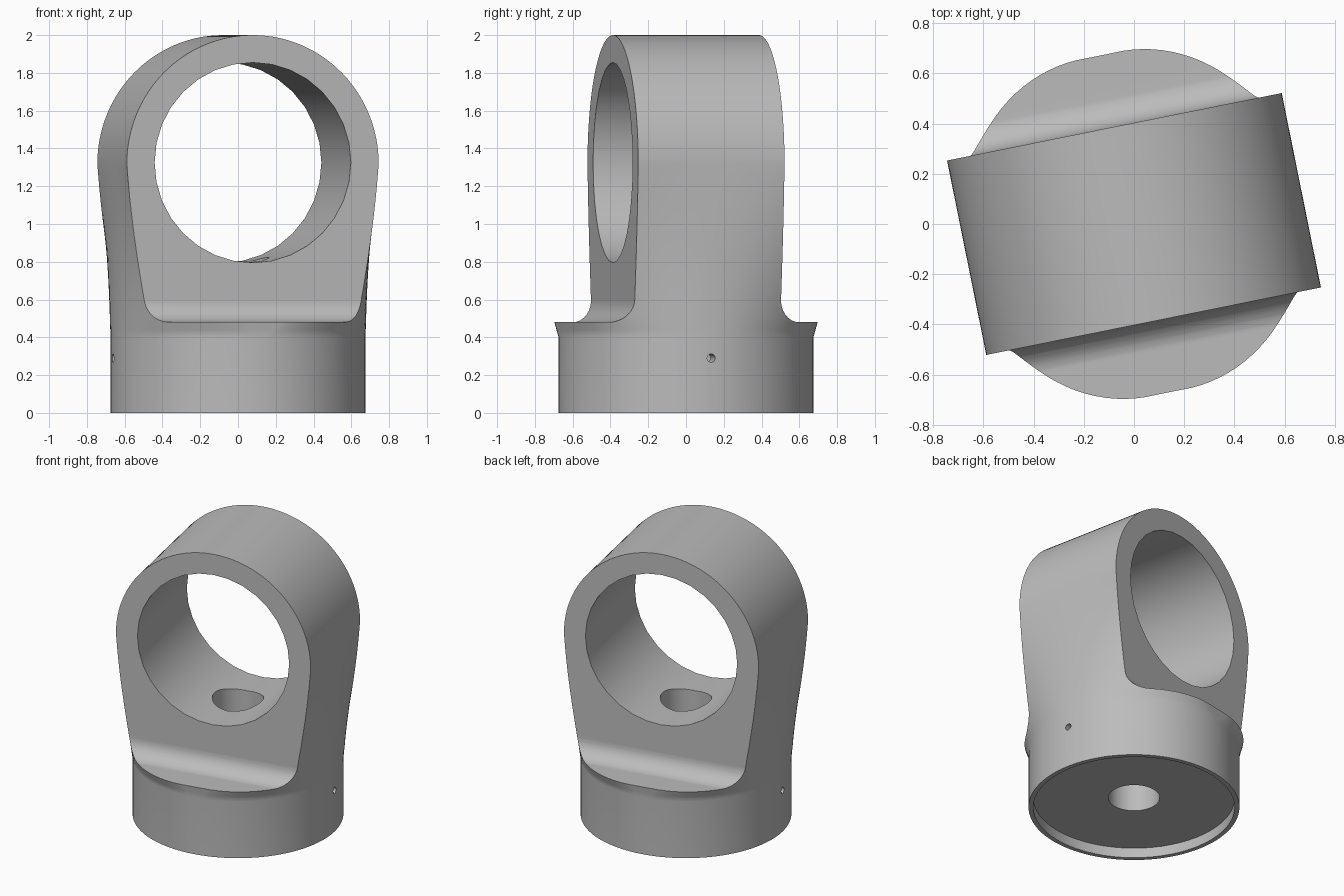
import bpy, bmesh
from math import sin, cos, pi, sqrt, radians
from mathutils import Matrix

cube = bpy.data.objects.get("Cube")
if cube:
    bpy.data.objects.remove(cube, do_unlink=True)

TURN = radians(11.4)      # the eye is turned about the vertical axis
R, EYE_Z, HALF = 0.68, 1.32, 0.395
NECK_Z, LEDGE_Z, FILLET = 0.4, 0.48, 0.12

steel = bpy.data.materials.new("grey_steel")
steel.use_nodes = True
grey = (0.5, 0.5, 0.5, 1)
steel.diffuse_color = grey
steel.node_tree.nodes["Principled BSDF"].inputs["Base Color"].default_value = grey


def make_object(name, bm):
    bmesh.ops.recalc_face_normals(bm, faces=bm.faces)
    mesh = bpy.data.meshes.new(name)
    bm.to_mesh(mesh)
    bm.free()
    mesh.materials.append(steel)
    obj = bpy.data.objects.new(name, mesh)
    bpy.context.collection.objects.link(obj)
    return obj


def loft(name, rings):
    """Skin a stack of equal-length closed rings and cap both ends."""
    bm = bmesh.new()
    rows = [[bm.verts.new(p) for p in ring] for ring in rings]
    n = len(rows[0])
    for low, high in zip(rows, rows[1:]):
        for i in range(n):
            j = (i + 1) % n
            bm.faces.new((low[i], low[j], high[j], high[i]))
    bm.faces.new(rows[0])
    bm.faces.new(rows[-1])
    return make_object(name, bm)


def cylinder(name, radius, length, matrix, sides):
    bm = bmesh.new()
    bmesh.ops.create_cone(bm, cap_ends=True, segments=sides, radius1=radius,
                          radius2=radius, depth=length, matrix=matrix)
    return make_object(name, bm)


def section(z):
    """Round at the neck, widening to a straight-sided eye, then arching over."""
    t = min(max((z - NECK_Z) / (EYE_Z - NECK_Z), 0), 1)
    t = (t + sin(t * pi / 2)) / 2
    ry = 0.675 + 0.01 * min(max((z - NECK_Z) / (LEDGE_Z - NECK_Z), 0), 1)
    arch = sqrt(max(R * R - (z - EYE_Z) ** 2, 0)) if z > EYE_Z else R
    ring = []
    for i in range(96):
        a = (i + 0.5) * 2 * pi / 96
        half_width = abs(0.675 * cos(a)) * (1 - t) + arch * t
        ring.append((half_width if cos(a) > 0 else -half_width, ry * sin(a), z))
    return ring


# Main body: round base blending into the arched eye
heights = [0] + [NECK_Z + (EYE_Z - NECK_Z) * i / 23 for i in range(24)]
heights += [EYE_Z + R * sin(radians(89.3) * i / 32) for i in range(1, 33)]
body = loft("rod_eye", [section(z) for z in heights])

# Trimming slab: flat cheeks with a fillet running out onto the base ledge
side = [(0.8, -0.1), (0.8, LEDGE_Z)]
for i in range(13):
    a = pi / 2 * i / 12
    side.append((HALF + FILLET * (1 - sin(a)), LEDGE_Z + FILLET * (1 - cos(a))))
side.append((HALF, 2.2))
outline = side + [(-y, z) for y, z in reversed(side)]
slab = loft("cheek_trim", [[(x, y, z) for y, z in outline] for x in (-1, 1)])

# Cutters: main bore, underside recess, centre hole and side pin holes
bore = cylinder("eye_bore", 0.53, 2,
                Matrix.Translation((0, 0, 1.325)) @ Matrix.Rotation(pi / 2, 4, 'X'), 32)
recess = cylinder("base_recess", 0.645, 0.2, Matrix.Translation((0, 0, -0.03)), 64)
channel = cylinder("centre_hole", 0.165, 1.4, Matrix.Translation((0, 0, 0.6)), 32)
cutters = [(slab, 'INTERSECT'), (bore, 'DIFFERENCE'),
           (recess, 'DIFFERENCE'), (channel, 'DIFFERENCE')]
for s in (-1, 1):
    pin = cylinder("pin_hole", 0.022, 0.3,
                   Matrix.Translation((s * 0.7, 0, 0.29)) @ Matrix.Rotation(pi / 2, 4, 'Y'), 16)
    cutters.append((pin, 'DIFFERENCE'))

bpy.ops.object.select_all(action='DESELECT')
bpy.context.view_layer.objects.active = body
body.select_set(True)
for cutter, operation in cutters:
    cutter.hide_render = True
    mod = body.modifiers.new(cutter.name, 'BOOLEAN')
    mod.operation = operation
    mod.solver = 'EXACT'
    mod.object = cutter
    bpy.ops.object.modifier_apply(modifier=mod.name)
    bpy.data.objects.remove(cutter, do_unlink=True)

# Smooth shading with crisp machined edges
body.data.transform(Matrix.Rotation(TURN, 4, 'Z'))
bpy.ops.object.shade_smooth_by_angle(angle=radians(30))
weighted = body.modifiers.new("clean_normals", 'WEIGHTED_NORMAL')
weighted.keep_sharp = True
